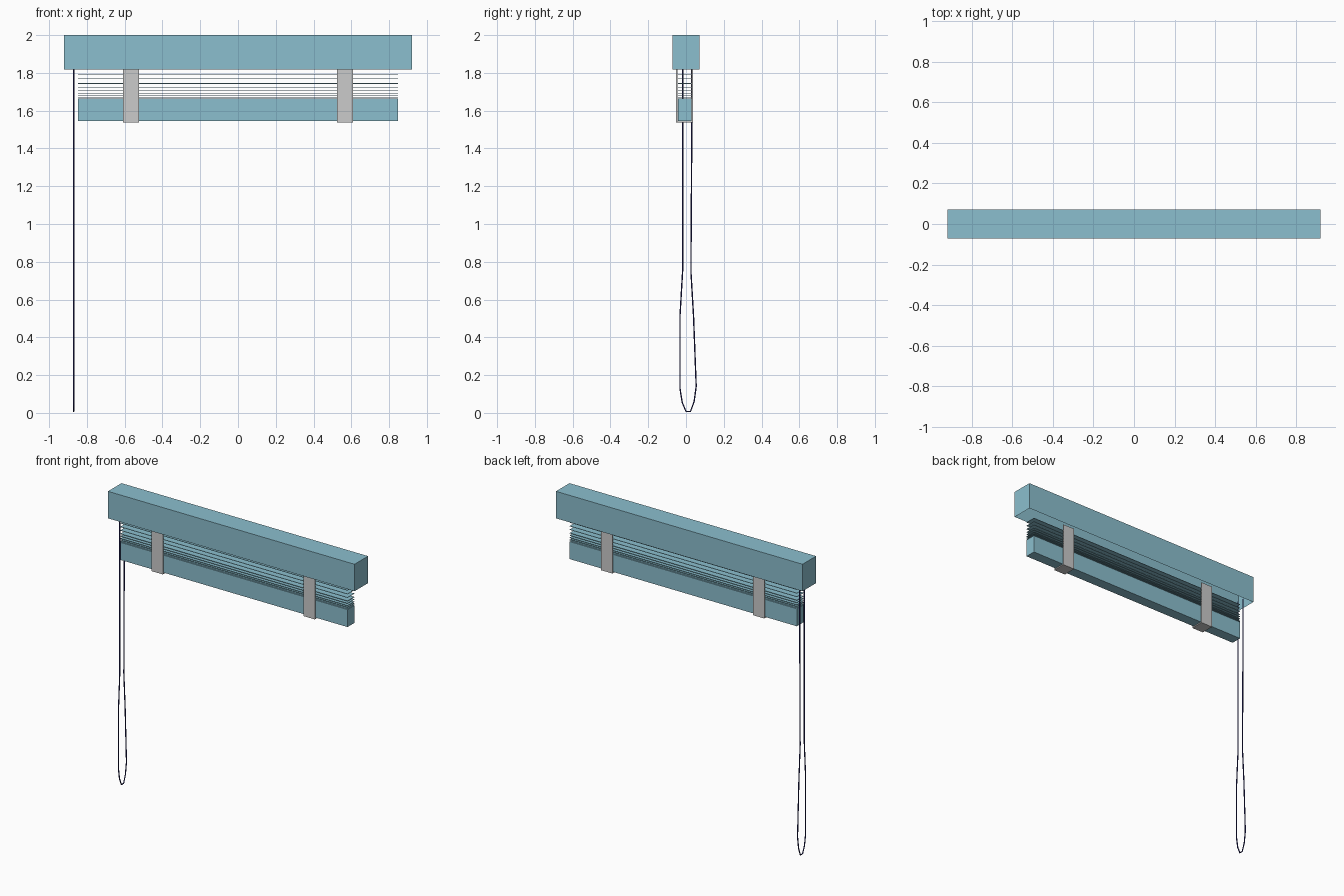
import bpy, bmesh
from mathutils import Vector

if "Cube" in bpy.data.objects:
    bpy.data.objects.remove(bpy.data.objects["Cube"])


def material(name, color):
    m = bpy.data.materials.new(name)
    m.diffuse_color = color
    m.use_nodes = True
    m.node_tree.nodes["Principled BSDF"].inputs["Base Color"].default_value = m.diffuse_color
    return m


BLUE = material("blue_paint", (0.26, 0.52, 0.62, 1))
NAVY = material("navy_cord", (0.02, 0.02, 0.15, 1))


def finish(name, bm, mat=None):
    mesh = bpy.data.meshes.new(name)
    bm.to_mesh(mesh)
    bm.free()
    obj = bpy.data.objects.new(name, mesh)
    bpy.context.collection.objects.link(obj)
    if mat:
        mesh.materials.append(mat)
    return obj


def add_box(bm, lo, hi):
    lo, hi = Vector(lo), Vector(hi)
    verts = bmesh.ops.create_cube(bm, size=1)["verts"]
    for v in verts:
        v.co = (lo + hi) / 2 + v.co * (hi - lo)


def box(name, lo, hi, mat=None):
    bm = bmesh.new()
    add_box(bm, lo, hi)
    return finish(name, bm, mat)


# Headrail: casing with a hollow underside
bm = bmesh.new()
add_box(bm, (-0.92, -0.072, 1.818), (0.92, 0.072, 2.0))
bm.normal_update()
bottom = [f for f in bm.faces if f.normal.z < -0.9]
bmesh.ops.inset_region(bm, faces=bottom, thickness=0.012)
for v in bottom[0].verts:
    v.co.z += 0.165
finish("headrail", bm, BLUE)

# Bottom rail
box("bottom_rail", (-0.847, -0.043, 1.546), (0.847, 0.029, 1.664), BLUE)

# Thin slats, packed closer towards the bottom
for i, z in enumerate((1.793, 1.768, 1.744, 1.721, 1.705, 1.690, 1.679, 1.669)):
    box(f"slat_{i + 1}", (-0.847, -0.043, z - 0.0015), (0.847, 0.029, z + 0.0015), BLUE)

# Ladder tapes: front and back straps joined under the bottom rail
for side, x in (("left", -0.567), ("right", 0.567)):
    bm = bmesh.new()
    profile = [(-0.053, 1.83), (-0.053, 1.538), (0.037, 1.538), (0.037, 1.83),
               (0.030, 1.83), (0.030, 1.545), (-0.046, 1.545), (-0.046, 1.83)]
    face = bm.faces.new([bm.verts.new((x - 0.043, y, z)) for y, z in profile])
    ext = bmesh.ops.extrude_face_region(bm, geom=[face])["geom"]
    for v in ext:
        if isinstance(v, bmesh.types.BMVert):
            v.co.x += 0.086
    bmesh.ops.recalc_face_normals(bm, faces=bm.faces[:])
    finish(f"ladder_tape_{side}", bm)

# Hanging pull cord loop
path = [(-0.018, 1.84), (-0.018, 0.75), (-0.032, 0.51), (-0.032, 0.13), (-0.020, 0.055),
        (0.0, 0.008), (0.024, 0.008), (0.043, 0.06), (0.054, 0.14), (0.040, 0.51),
        (0.026, 0.75), (0.031, 1.54), (0.031, 1.84)]
curve = bpy.data.curves.new("pull_cord", "CURVE")
curve.dimensions = "3D"
curve.bevel_depth = 0.004
curve.bevel_resolution = 1
curve.use_fill_caps = True
spline = curve.splines.new("POLY")
spline.points.add(len(path) - 1)
for p, (y, z) in zip(spline.points, path):
    p.co = (-0.87, y, z, 1)
curve.materials.append(NAVY)
bpy.context.collection.objects.link(bpy.data.objects.new("pull_cord", curve))
